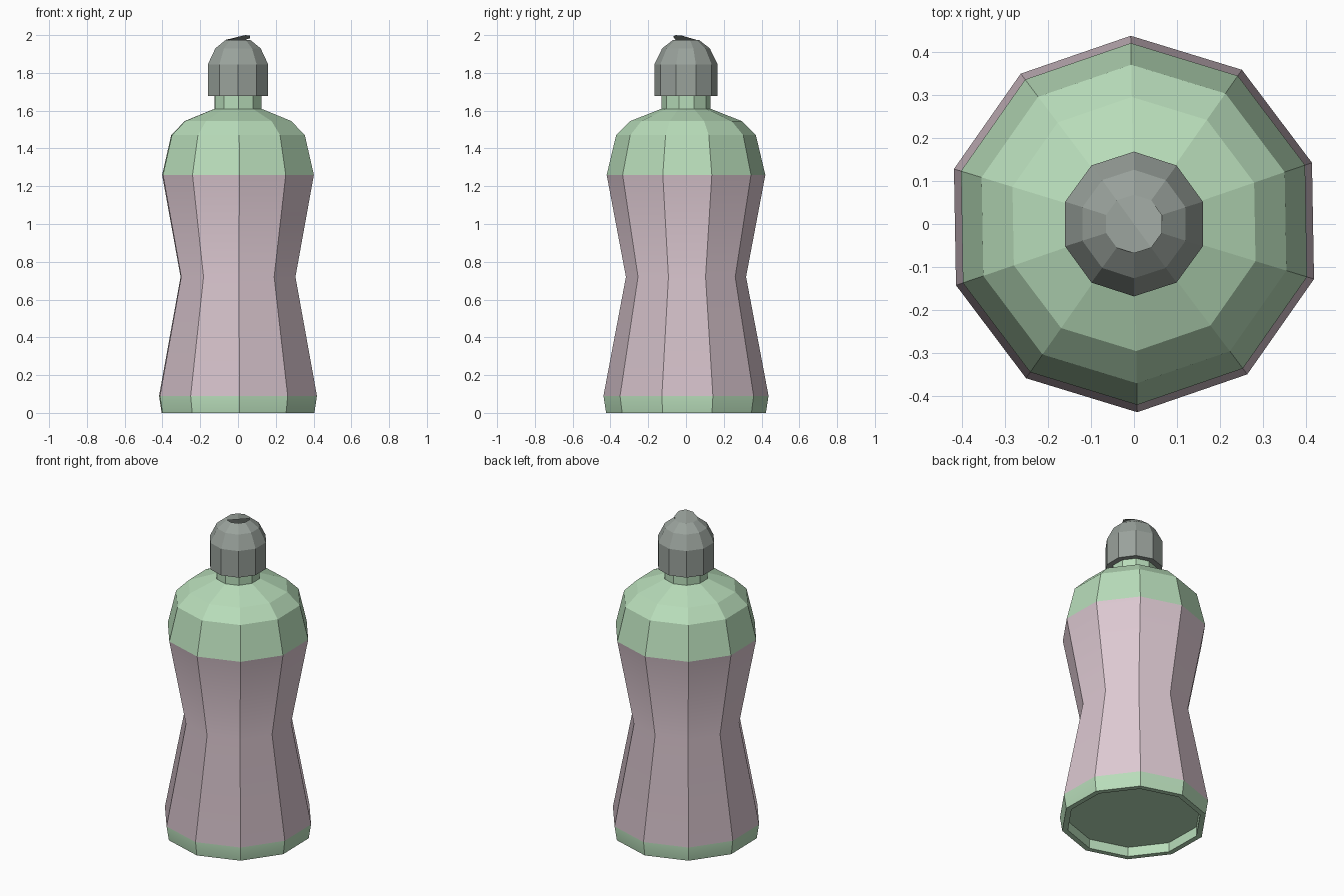
import bpy, bmesh, math
from math import cos, sin, pi, radians

cube = bpy.data.objects.get("Cube")
if cube:
    bpy.data.objects.remove(cube, do_unlink=True)

SIDES = 10


def material(name, rgb):
    m = bpy.data.materials.new(name)
    m.use_nodes = True
    col = (*rgb, 1.0)
    m.diffuse_color = col
    m.node_tree.nodes["Principled BSDF"].inputs["Base Color"].default_value = col
    return m


green = material("pale_green", (0.48, 0.72, 0.49))
pink = material("pale_pink", (0.72, 0.58, 0.64))
grey = material("cap_grey", (0.32, 0.36, 0.33))


def ring(bm, radius, z, turn=0.0):
    angles = [pi / 2 + turn + 2 * pi * i / SIDES for i in range(SIDES)]
    return [bm.verts.new((radius * cos(a), radius * sin(a), z)) for a in angles]


def lathe(name, profile, mats, turn=0.0, close_start=False):
    """Revolve (radius, height) points, listed so that faces point outward."""
    bm = bmesh.new()
    rings = [ring(bm, r, z, turn) for r, z in profile]
    for low, high in zip(rings, rings[1:]):
        for i in range(SIDES):
            j = (i + 1) % SIDES
            bm.faces.new((low[i], low[j], high[j], high[i]))
    if close_start:
        bm.faces.new(rings[0][::-1])
    return finish(name, bm, mats)


def finish(name, bm, mats):
    mesh = bpy.data.meshes.new(name)
    bm.to_mesh(mesh)
    bm.free()
    for m in mats:
        mesh.materials.append(m)
    obj = bpy.data.objects.new(name, mesh)
    bpy.context.collection.objects.link(obj)
    return obj


# Bottle body with recessed base, waist, shoulder and neck
BAND_LOW, BAND_HIGH = 0.09, 1.26
bottle = lathe("bottle_body", [
    (0.39, 0.06), (0.39, 0.0), (0.423, 0.0), (0.437, BAND_LOW),
    (0.318, 0.72), (0.42, BAND_HIGH), (0.37, 1.47), (0.295, 1.545),
    (0.13, 1.61), (0.13, 1.69)], [green, pink], radians(1), close_start=True)

# Soft shading up the sides, crisp column edges
bpy.ops.object.select_all(action='DESELECT')
bottle.select_set(True)
bpy.context.view_layer.objects.active = bottle
bpy.ops.object.shade_smooth_by_angle(angle=radians(30))

# Pink label band, faceted shoulder
for p in bottle.data.polygons:
    if BAND_LOW < p.center.z < BAND_HIGH and p.normal.z < 0.9 and p.area > 0.05:
        if abs(p.normal.z) < 0.5:
            p.material_index = 1
    if p.center.z > BAND_HIGH:
        p.use_smooth = False

# Domed cap with a closed underside and an open spout
lathe("cap", [(0.125, 1.68), (0.168, 1.677), (0.168, 1.845),
              (0.126, 1.93), (0.068, 1.975)], [grey])

# Flip lid: half lies flat on the spout, the other half is bent upward
bm = bmesh.new()
rim = ring(bm, 0.068, 1.975)
hinge_a, hinge_b = 1, 6
fixed = rim[hinge_a:hinge_b + 1]
lifted = rim[hinge_b:] + rim[:hinge_a + 1]
for v in rim:
    reach = (v.co.x - v.co.y) / math.sqrt(2)
    v.co.z += 0.025 * max(0.0, reach - 0.012) / 0.056
bm.faces.new(fixed)
bm.faces.new(lifted)
top = max(v.co.z for v in rim)
for v in rim:
    if v.co.z > 1.976:
        v.co.z = 1.975 + (v.co.z - 1.975) * 0.025 / (top - 1.975)
finish("flip_lid", bm, [grey])
